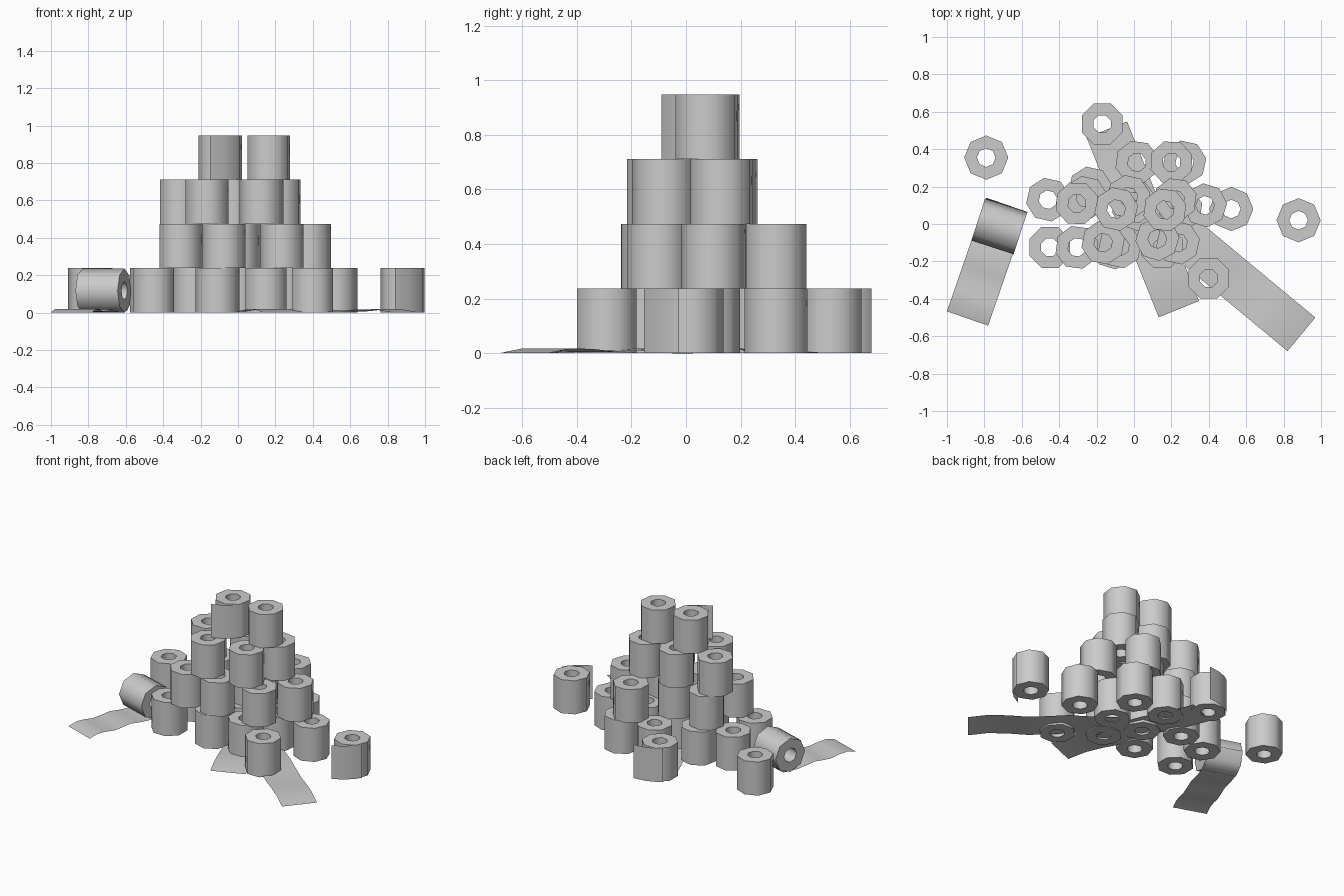
import bpy, bmesh, math
from mathutils import Matrix, Vector

if "Cube" in bpy.data.objects:
    bpy.data.objects.remove(bpy.data.objects["Cube"])

R, HOLE, H = 0.118, 0.05, 0.237


def finish(bm, name, matrix):
    me = bpy.data.meshes.new(name)
    bm.normal_update()
    bm.to_mesh(me)
    bm.free()
    ob = bpy.data.objects.new(name, me)
    bpy.context.collection.objects.link(ob)
    ob.matrix_world = matrix
    bpy.ops.object.select_all(action='DESELECT')
    ob.select_set(True)
    bpy.context.view_layer.objects.active = ob
    bpy.ops.object.shade_smooth_by_angle(angle=math.radians(50))
    return ob


def roll(name, matrix):
    """Eight-sided tube, base at z = 0."""
    bm = bmesh.new()
    profile = [(R, 0), (R, H), (HOLE, H), (HOLE, 0)]
    rings = []
    for k in range(8):
        a = k * math.pi / 4
        rings.append([bm.verts.new((r * math.cos(a), r * math.sin(a), z)) for r, z in profile])
    for k in range(8):
        a, b = rings[k], rings[(k + 1) % 8]
        for i in range(4):
            j = (i + 1) % 4
            bm.faces.new((a[i], b[i], b[j], a[j]))
    return finish(bm, name, matrix)


def sheet(name, path, offset, matrix):
    """Thin paper: a path swept along a straight offset."""
    bm = bmesh.new()
    pairs = [(bm.verts.new(p), bm.verts.new(Vector(p) + Vector(offset))) for p in path]
    for (a, b), (c, d) in zip(pairs, pairs[1:]):
        bm.faces.new((a, c, d, b))
    return finish(bm, name, matrix)


# Standing rolls, layer by layer: x, y, rotation in degrees
layers = [
    [(0.88, 0.02, 0), (-0.79, 0.355, 0), (-0.17, 0.535, 22.5), (0.40, -0.29, 22.5),
     (0.52, 0.08, 0), (0.27, 0.33, 10), (0.015, 0.33, 15), (-0.235, 0.19, 10),
     (-0.46, 0.13, 10), (-0.45, -0.125, 22.5), (-0.11, -0.125, 5), (0.15, -0.125, 22.5),
     (0.25, 0.08, 15), (0.0, 0.08, 10)],
    [(-0.305, -0.125, 15), (-0.075, -0.12, 10), (0.235, -0.10, 10), (0.38, 0.10, 5),
     (0.20, 0.33, 20), (-0.26, 0.14, 10), (0.0, 0.12, 15)],
    [(-0.305, 0.11, 20), (-0.165, -0.10, 12), (0.125, -0.08, 5),
     (-0.03, 0.145, 10), (0.22, 0.13, 15)],
    [(-0.095, 0.08, 10), (0.165, 0.075, 15)],
]
for n, layer in enumerate(layers):
    for i, (x, y, rot) in enumerate(layer):
        roll(f"roll_layer{n + 1}_{i + 1}",
             Matrix.Translation((x, y, n * H)) @ Matrix.Rotation(math.radians(rot), 4, 'Z'))

# Loose paper ends on three rolls: x, y, z, angle of the free end
for i, (x, y, z, end) in enumerate([(0.88, 0.02, 0, -103), (-0.17, 0.535, 0, 54),
                                    (-0.095, 0.08, 3 * H, -108)]):
    path = [(r * math.cos(math.radians(end + d)), r * math.sin(math.radians(end + d)), 0)
            for d, r in ((80, 0.118), (58, 0.119), (26, 0.137), (0, 0.178))]
    sheet(f"loose_end_{i + 1}", path, (0, 0, H), Matrix.Translation((x, y, z)))

# Roll lying on its side
tilt = math.radians(-18)
lying = Matrix.Translation((-0.72, -0.013, 0.117)) @ Matrix.Rotation(tilt, 4, 'Z')
roll("lying_roll", lying @ Matrix.Rotation(math.pi / 2, 4, 'Y')
     @ Matrix.Translation((0, 0, -H / 2)))


# Unrolled strips on the floor, each heading along local +x
def strip(name, start, end, lead, width=0.233):
    d = Vector(end) - Vector(start)
    L = d.length
    wave = (0.004, 0.003, 0.009, 0.018, 0.010, 0.005, 0.015, 0.018, 0.001)
    path = list(lead) + [(L * k / 8, -width / 2, z) for k, z in enumerate(wave)]
    sheet(name, path, (0, width, 0), Matrix.Translation((*start, 0))
          @ Matrix.Rotation(math.atan2(d.y, d.x), 4, 'Z'))


w = -0.233 / 2
strip("strip_left", (-0.72, -0.013), (-0.89, -0.505),
      [(-0.122, w, 0.12), (-0.095, w, 0.04), (-0.05, w, 0.008)])
strip("strip_middle", (-0.145, 0.505), (0.24, -0.455), [])
strip("strip_right", (0.10, 0.07), (0.895, -0.59), [])
